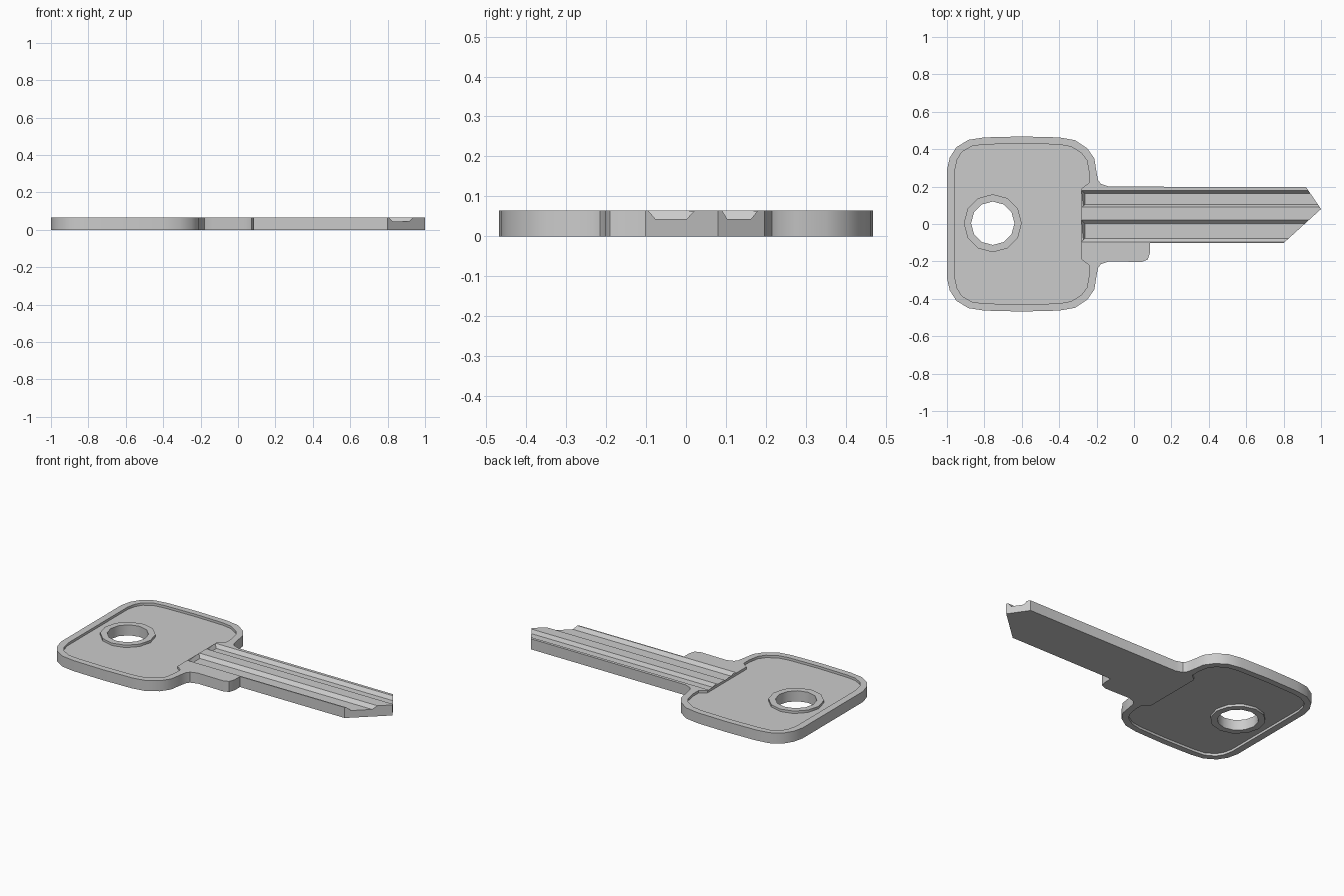
import bpy, bmesh, math

if "Cube" in bpy.data.objects:
    bpy.data.objects.remove(bpy.data.objects["Cube"])

T = 0.065       # key thickness
RECESS = 0.015  # depth of the sunken panel on each side of the bow


def loft(name, low, high):
    """Closed solid between two matching 3D loops."""
    bm = bmesh.new()
    a = [bm.verts.new(p) for p in low]
    b = [bm.verts.new(p) for p in high]
    bm.faces.new(a[::-1])
    bm.faces.new(b)
    n = len(a)
    for i in range(n):
        j = (i + 1) % n
        bm.faces.new((a[i], a[j], b[j], b[i]))
    bmesh.ops.recalc_face_normals(bm, faces=bm.faces)
    mesh = bpy.data.meshes.new(name)
    bm.to_mesh(mesh)
    bm.free()
    ob = bpy.data.objects.new(name, mesh)
    bpy.context.collection.objects.link(ob)
    return ob


def prism(name, pts, z0, z1):
    return loft(name, [(x, y, z0) for x, y in pts], [(x, y, z1) for x, y in pts])


def ring_points(radius, sides=12):
    return [(-0.755 + radius * math.cos(math.tau * i / sides),
             0.004 + radius * math.sin(math.tau * i / sides)) for i in range(sides)]


def combine(target, tool, operation):
    mod = target.modifiers.new(tool.name, 'BOOLEAN')
    mod.operation = operation
    mod.solver = 'EXACT'
    mod.object = tool
    bpy.context.view_layer.objects.active = target
    bpy.ops.object.modifier_apply(modifier=mod.name)
    bpy.data.objects.remove(tool)


def flip(pts):
    return [(x, -y) for x, y in reversed(pts)]


# Key blank: rounded bow mirrored about y = 0, blade and shoulder stop
bow = [(-1, .29), (-.985, .355), (-.95, .41), (-.885, .45), (-.8, .463), (-.6, .468),
       (-.4, .463), (-.315, .448), (-.25, .405), (-.212, .35), (-.2, .275),
       (-.192, .235), (-.178, .215), (-.135, .2)]
blade = [(.92, .197), (1, .08), (.8, -.102), (.085, -.102), (.085, -.155),
         (.073, -.19), (.04, -.203)]
key = prism("key", bow + blade + flip(bow), 0, T)

# Sunken panels on both faces of the bow
panel = [(-.957, .29), (-.945, .345), (-.92, .385), (-.865, .417), (-.8, .425), (-.6, .43),
         (-.4, .425), (-.335, .413), (-.28, .378), (-.252, .34), (-.24, .275),
         (-.24, .22), (-.28, .19)]
panel += flip(panel)
combine(key, prism("top_panel", panel, T - RECESS, T + 0.05), 'DIFFERENCE')
combine(key, prism("bottom_panel", panel, -0.05, RECESS), 'DIFFERENCE')

# Two trapezoid grooves along the blade, each with a sloped inner end
for y0, y1, y2, y3 in ((-.095, -.077, .002, .022), (.09, .103, .163, .18)):
    def section(x, slope):
        return [(x, y0, T + .03), (x, y0, T), (x + slope, y1, .044),
                (x + slope, y2, .044), (x, y3, T), (x, y3, T + .03)]
    combine(key, loft("groove", section(-.282, .02), section(1.1, 0)), 'DIFFERENCE')

# Raised collar around the key ring hole
combine(key, prism("collar", ring_points(.155), 0, T), 'UNION')
combine(key, prism("ring_hole", ring_points(.116), -.1, .2), 'DIFFERENCE')

# Smooth the rounded rim, keep the crisp edges
bpy.ops.object.select_all(action='DESELECT')
key.select_set(True)
bpy.context.view_layer.objects.active = key
bpy.ops.object.shade_smooth_by_angle(angle=math.radians(35))
